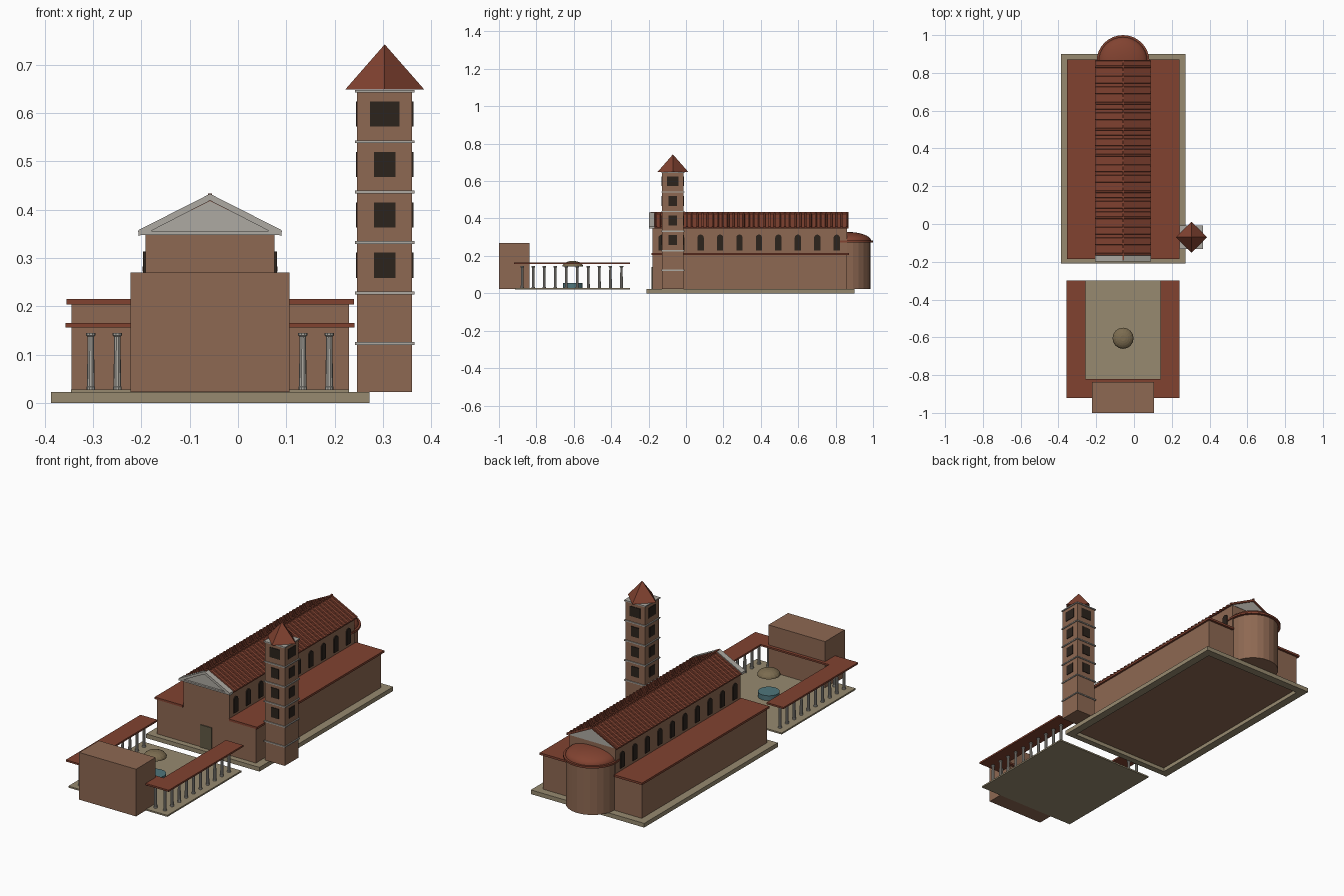
import bpy, bmesh, math
from mathutils import Vector

if "Cube" in bpy.data.objects:
    bpy.data.objects.remove(bpy.data.objects["Cube"])

CX = -0.058          # church axis


def mat(name, r, g, b):
    m = bpy.data.materials.new(name)
    m.diffuse_color = (r, g, b, 1)
    m.use_nodes = True
    m.node_tree.nodes["Principled BSDF"].inputs["Base Color"].default_value = m.diffuse_color
    return m


BRICK = mat("brick", 0.27, 0.14, 0.085)
TILE = mat("tile", 0.22, 0.055, 0.03)
STONE = mat("stone", 0.31, 0.255, 0.16)
MARBLE = mat("marble", 0.42, 0.40, 0.36)
DARK = mat("dark_opening", 0.025, 0.017, 0.012)
DOOR = mat("door", 0.12, 0.10, 0.06)
CANOPY = mat("canopy", 0.20, 0.15, 0.08)
WATER = mat("water", 0.08, 0.18, 0.20)


def finish(name, bm, m):
    bmesh.ops.recalc_face_normals(bm, faces=bm.faces)
    me = bpy.data.meshes.new(name)
    bm.to_mesh(me)
    bm.free()
    me.materials.append(m)
    ob = bpy.data.objects.new(name, me)
    bpy.context.collection.objects.link(ob)
    return ob


def smooth(ob, angle=35):
    bpy.ops.object.select_all(action='DESELECT')
    ob.select_set(True)
    bpy.context.view_layer.objects.active = ob
    bpy.ops.object.shade_smooth_by_angle(angle=math.radians(angle))


def add_prism(bm, pts, vec):
    f = bm.faces.new([bm.verts.new(p) for p in pts])
    res = bmesh.ops.extrude_face_region(bm, geom=[f], use_keep_orig=True)
    bmesh.ops.translate(bm, vec=vec, verts=[v for v in res['geom'] if isinstance(v, bmesh.types.BMVert)])


def add_box(bm, x0, x1, y0, y1, z0, z1):
    add_prism(bm, [(x0, y0, z0), (x1, y0, z0), (x1, y1, z0), (x0, y1, z0)], (0, 0, z1 - z0))


def boxes(name, m, items):
    bm = bmesh.new()
    for b in items:
        add_box(bm, *b)
    return finish(name, bm, m)


def prism_y(bm, prof, y0, y1):
    add_prism(bm, [(CX + x, y0, z) for x, z in prof], (0, y1 - y0, 0))


def add_lathe(bm, x, y, prof, n):
    rings = [[bm.verts.new((x + r * math.cos(2 * math.pi * i / n), y + r * math.sin(2 * math.pi * i / n), z))
              for i in range(n)] for r, z in prof]
    for a, b in zip(rings, rings[1:]):
        for i in range(n):
            j = (i + 1) % n
            bm.faces.new((a[i], a[j], b[j], b[i]))
    bm.faces.new(rings[0])
    bm.faces.new(rings[-1])


def lathe(name, m, x, y, prof, n):
    bm = bmesh.new()
    add_lathe(bm, x, y, prof, n)
    return finish(name, bm, m)


# Plinth frame, open underneath
boxes("plinth", STONE, [(-0.387, -0.345, -0.21, 0.90, 0, 0.022), (0.23, 0.272, -0.21, 0.90, 0, 0.022),
                        (-0.345, 0.23, -0.21, -0.178, 0, 0.022), (-0.345, 0.23, 0.858, 0.90, 0, 0.022)])

# Nave and aisles
boxes("nave", BRICK, [(CX - 0.134, CX + 0.134, -0.18, 0.86, 0.02, 0.35)])
boxes("aisles", BRICK, [(-0.345, CX - 0.134, -0.18, 0.86, 0.02, 0.205),
                        (CX + 0.134, 0.23, -0.18, 0.86, 0.02, 0.205)])
boxes("aisle_roofs", TILE, [(-0.355, CX - 0.134, -0.185, 0.872, 0.204, 0.215),
                            (CX + 0.134, 0.24, -0.185, 0.872, 0.204, 0.215)])
boxes("door", DOOR, [(CX - 0.032, CX + 0.032, -0.185, -0.178, 0.022, 0.14)])

# Nave roof slabs with tile ribs and ridge
bm = bmesh.new()
for s in (-1, 1):
    prism_y(bm, [(s * 0.146, 0.346), (s * 0.146, 0.352), (0, 0.426), (0, 0.418)], -0.185, 0.868)
finish("nave_roof", bm, TILE)
bm = bmesh.new()
N = 38
for i in range(N):
    y = -0.16 + 1.02 * i / (N - 1)
    for s in (-1, 1):
        a, b = Vector((CX + s * 0.146, y, 0.350)), Vector((CX, y, 0.424))
        up = Vector((s * 0.45, 0, 0.89)) * 0.007
        d = Vector((0, 0.006, 0))
        add_prism(bm, [a - d, a + d, a + d * 0.7 + up, a - d * 0.7 + up], b - a)
finish("roof_ribs", bm, TILE)
boxes("roof_ridge", TILE, [(CX - 0.004, CX + 0.004, -0.19, 0.868, 0.42, 0.434)])

# Pediments
bm = bmesh.new()
tri = [(-0.138, 0.349), (0.138, 0.349), (0, 0.418)]
prism_y(bm, tri, -0.188, -0.17)
prism_y(bm, tri, 0.845, 0.862)
for s in (-1, 1):
    prism_y(bm, [(s * 0.148, 0.346), (s * 0.148, 0.358), (0, 0.433), (0, 0.419), (s * 0.134, 0.350)], -0.198, -0.168)
add_box(bm, CX - 0.147, CX + 0.147, -0.198, -0.175, 0.348, 0.356)
finish("pediments", bm, MARBLE)

# Clerestory windows
bm = bmesh.new()
for i in range(10):
    y = -0.13 + 0.104 * i
    arch = [(y - 0.017, 0.23), (y + 0.017, 0.23)]
    arch += [(y + 0.017 * math.cos(math.pi * k / 8), 0.297 + 0.017 * math.sin(math.pi * k / 8)) for k in range(9)]
    for s in (-1, 1):
        add_prism(bm, [(CX + s * 0.131, a, z) for a, z in arch], (s * 0.008, 0, 0))
finish("clerestory_windows", bm, DARK)

# Apse with stepped, flattened dome
smooth(lathe("apse", BRICK, CX, 0.86, [(0.127, 0.022), (0.127, 0.276)], 24), 10)
dome = [(0.14, 0.272), (0.14, 0.282)]
dome += [(0.129 * math.cos(t * math.pi / 16), 0.282 + 0.046 * math.sin(t * math.pi / 16)) for t in range(8)]
smooth(lathe("apse_roof", TILE, CX, 0.86, dome, 32))

# Bell tower
TX, TY = 0.304, -0.07
H = 0.057
boxes("tower", BRICK, [(TX - H, TX + H, TY - H, TY + H, 0.022, 0.646)])
boxes("tower_bands", MARBLE, [(TX - 0.062, TX + 0.062, TY - 0.062, TY + 0.062, z - 0.003, z + 0.003)
                              for z in [0.123 + 0.1045 * i for i in range(6)]])
wins = []
for i in range(4):
    z, w, d = 0.285 + 0.1045 * i, (0.0305 if i == 3 else 0.0225), H + 0.003
    wins.append((TX - w, TX + w, TY - d, TY + d, z - 0.026, z + 0.026))
    wins.append((TX - d, TX + d, TY - w, TY + w, z - 0.026, z + 0.026))
boxes("tower_windows", DARK, wins)
lathe("tower_roof", TILE, TX, TY, [(0.082, 0.649), (0.0005, 0.742)], 4)

# Forecourt floor, gatehouse and portico roofs
boxes("court_floor", STONE, [(-0.346, 0.23, -0.915, -0.30, 0.02, 0.028)])
boxes("gatehouse", BRICK, [(CX - 0.165, CX + 0.165, -1.0, -0.837, 0.022, 0.27)])
boxes("portico_roofs", TILE, [(-0.357, -0.258, -0.82, -0.30, 0.156, 0.165),
                              (0.14, 0.241, -0.82, -0.30, 0.156, 0.165),
                              (-0.357, 0.241, -0.92, -0.82, 0.156, 0.165)])

# Portico columns: two side rows and a front row
spots = [(CX + s * 0.247, -0.345 - 0.059 * i) for i in range(10) for s in (-1, 1)]
spots += [(CX - 0.247 + 0.0549 * i, -0.876) for i in range(1, 9)]
bm = bmesh.new()
for x, y in spots:
    add_lathe(bm, x, y, [(0.009, 0.027), (0.009, 0.033), (0.008, 0.034), (0.0065, 0.137),
                         (0.010, 0.140), (0.010, 0.145)], 10)
smooth(finish("portico_columns", bm, MARBLE))

# Fountain: basin and canopy
FY = -0.605
smooth(lathe("fountain_basin", WATER, CX, FY, [(0.052, 0.026), (0.052, 0.054)], 24))
canopy = [(0.056 * math.cos(t * math.pi / 12), 0.142 + 0.031 * math.sin(t * math.pi / 12)) for t in range(6)]
lathe("fountain_canopy", CANOPY, CX, FY, canopy, 16)
